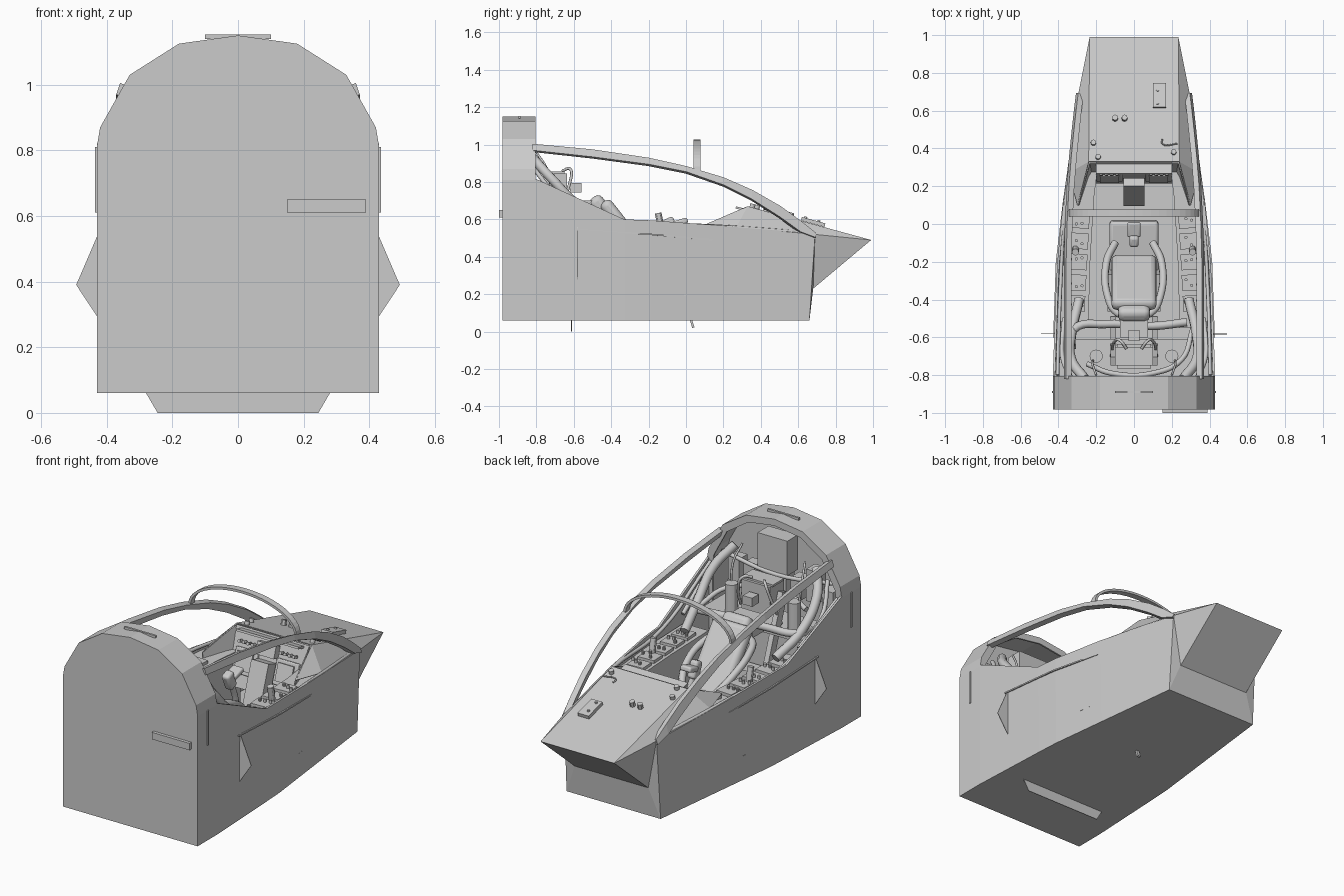
import bpy, bmesh, math, random
from mathutils import Vector

random.seed(4)
if "Cube" in bpy.data.objects:
    bpy.data.objects.remove(bpy.data.objects["Cube"])

grey = bpy.data.materials.new("plain_grey")
grey.use_nodes = True
grey.diffuse_color = (0.6, 0.6, 0.6, 1)
grey.node_tree.nodes["Principled BSDF"].inputs["Base Color"].default_value = (0.6, 0.6, 0.6, 1)


def add(name, verts, faces, thick=0, smooth=False, mirror=False, offset=-1):
    me = bpy.data.meshes.new(name)
    me.from_pydata(verts, [], faces)
    bm = bmesh.new()
    bm.from_mesh(me)
    if mirror:
        copy = bmesh.ops.duplicate(bm, geom=bm.verts[:] + bm.edges[:] + bm.faces[:])["geom"]
        for v in copy:
            if isinstance(v, bmesh.types.BMVert):
                v.co.x = -v.co.x
        bmesh.ops.reverse_faces(bm, faces=[f for f in copy if isinstance(f, bmesh.types.BMFace)])
        bmesh.ops.remove_doubles(bm, verts=bm.verts[:], dist=0.0005)
    bmesh.ops.recalc_face_normals(bm, faces=bm.faces[:])
    bm.to_mesh(me)
    bm.free()
    me.materials.append(grey)
    ob = bpy.data.objects.new(name, me)
    bpy.context.collection.objects.link(ob)
    if thick:
        mod = ob.modifiers.new("thickness", "SOLIDIFY")
        mod.thickness, mod.offset = thick, offset
    if smooth:
        me.polygons.foreach_set("use_smooth", [True] * len(me.polygons))
    return ob


def strip(name, side_a, side_b, **kw):
    n = len(side_a)
    faces = [(i, i + 1, n + i + 1, n + i) for i in range(n - 1)]
    return add(name, side_a + side_b, faces, **kw)


def box(name, at, size, tilt=0, turn=0, bevel=0):
    bpy.ops.mesh.primitive_cube_add(size=1, location=at, rotation=(tilt, 0, turn))
    ob = bpy.context.object
    ob.name, ob.scale = name, size
    bpy.ops.object.transform_apply(location=False, rotation=False, scale=True)
    ob.data.materials.append(grey)
    if bevel:
        mod = ob.modifiers.new("rounding", "BEVEL")
        mod.width, mod.segments = bevel, 3
        bpy.ops.object.shade_smooth_by_angle()
    return ob


def knob(name, at, radius, height, tilt=0):
    bpy.ops.mesh.primitive_cylinder_add(vertices=12, radius=radius, depth=height, location=at, rotation=(tilt, 0, 0))
    ob = bpy.context.object
    ob.name = name
    ob.data.materials.append(grey)
    bpy.ops.object.shade_smooth_by_angle()


def tube(name, points, radius):
    cu = bpy.data.curves.new(name, "CURVE")
    cu.dimensions, cu.bevel_depth, cu.bevel_resolution, cu.resolution_u = "3D", radius, 2, 6
    cu.use_fill_caps = True
    sp = cu.splines.new("BEZIER")
    sp.bezier_points.add(len(points) - 1)
    for bp, p in zip(sp.bezier_points, points):
        bp.co = p
        bp.handle_left_type = bp.handle_right_type = "AUTO"
    cu.materials.append(grey)
    bpy.context.collection.objects.link(bpy.data.objects.new(name, cu))


# Hull sides, belly and front
stations = [(-.81, .43, .43, .82), (-.33, .413, .408, .6), (-.19, .405, .4, .595),
            (.15, .372, .36, .57), (.69, .295, .3, .52)]
top = [(x, y, z) for y, x, b, z in stations]
low = [(b, min(y, .66), .06) for y, x, b, z in stations]
strip("hull_sides", top, low, thick=.012, mirror=True)
spine = [(-.43, -.97, .06)] + [(-x, y, z) for x, y, z in low]
strip("belly", spine, [(-x, y, z) for x, y, z in spine])
add("hull_front", [(.295, .69, .52), (.235, .68, .23), (.3, .66, .06),
                   (-.295, .69, .52), (-.235, .68, .23), (-.3, .66, .06)],
    [(0, 1, 2), (3, 4, 5), (1, 2, 5, 4)])

# Arched rear bulkhead, open towards the cabin
half = [(.43, .06), (.43, .81), (.42, .87), (.33, 1.03), (.18, 1.125), (0, 1.15)]
arch = half + [(-x, z) for x, z in half[-2::-1]]
strip("bulkhead_shell", [(x, -.97, z) for x, z in arch], [(x, -.81, z) for x, z in arch], thick=.02)
add("bulkhead_wall", [(x, -.97, z) for x, z in arch], [tuple(range(len(arch)))], thick=.012)
strip("arch_inner_ring", [(x, -.815, z) for x, z in arch],
      [(x * .92, -.815, .06 + (z - .06) * .965) for x, z in arch], thick=.01)
box("wall_crossbar", (.27, -.985, .63), (.24, .03, .04))
box("roof_slot", (0, -.89, 1.146), (.2, .012, .014))

# Nose and glareshield
add("nose", [(.24, .33, .67), (.235, .99, .49), (.295, .69, .52), (.235, .68, .23), (.345, .27, .56), (.3, .1, .57),
             (-.24, .33, .67), (-.235, .99, .49), (-.295, .69, .52), (-.235, .68, .23), (-.345, .27, .56), (-.3, .1, .57)],
    [(0, 1, 7, 6), (1, 3, 9, 7), (0, 4, 2, 1), (1, 2, 3), (0, 5, 4),
     (6, 7, 8, 10), (7, 9, 8), (6, 10, 11)], thick=.006)
slope = -math.atan2(.18, .66)


def on_nose(x, y, up=0):
    return (x, y, .67 - (y - .33) * .273 + up)


box("access_plate", on_nose(.135, .68, .012), (.07, .13, .02), slope)
for y in (.64, .71):
    knob("plate_screw", on_nose(.125, y, .024), .008, .012, slope)
for x in (-.1, -.05):
    knob("nose_lamp", on_nose(x, .56, .012), .015, .035, slope)
for x, y in ((-.215, .43), (-.19, .355), (.21, .38)):
    knob("shield_lamp", on_nose(x, y, .008), .014, .025, slope)
tube("nose_probe", [on_nose(.15, .45, .01), on_nose(.15, .425, .01), on_nose(.23, .425, .01)], .004)

# Instrument panel with displays and pedestal
add("instrument_panel", [(.235, .325, .665), (-.235, .325, .665), (-.22, .22, .36), (.22, .22, .36),
                         (.3, .1, .57), (.27, .1, .3), (-.3, .1, .57), (-.27, .1, .3)],
    [(0, 1, 2, 3), (0, 3, 5, 4), (1, 6, 7, 2)], thick=.006)
lean = -math.atan2(.105, .305)
box("shield_lip", (0, .3, .655), (.4, .07, .012), slope)
for s in (-1, 1):
    box("display", (s * .13, .258, .5), (.14, .03, .14), lean, bevel=.006)
    box("display_frame", (s * .13, .24, .508), (.1, .012, .1), lean)
    for i in range(4):
        knob("panel_knob", (s * (.09 + i * .028), .27, .605), .009, .03, math.pi / 2 + lean)
box("pedestal", (0, .2, .39), (.11, .11, .32), lean)
box("upper_display", (0, .27, .6), (.12, .04, .07), lean)

# Cabin floor and side consoles
strip("cabin_floor", [(.4, -.95, .2), (.38, 0, .2), (.3, .6, .2)],
      [(-.4, -.95, .2), (-.38, 0, .2), (-.3, .6, .2)], thick=.01)
for s in (-1, 1):
    a = [(s * .4, -.55, .54), (s * .39, -.2, .54), (s * .36, .14, .54), (s * .335, .3, .54)]
    b = [(s * .25, -.55, .54), (s * .24, -.2, .54), (s * .22, .14, .54), (s * .2, .3, .54)]
    strip("console_top", a, b, thick=.01)
    strip("console_wall", b, [(x, y, .2) for x, y, z in b], thick=.008)
    for i in range(5):
        y = -.42 + i * .11
        box("console_unit", (s * (.31 - i * .006), y, .548), (.1, .085, .018), turn=s * .06)
        for k in range(3):
            knob("console_knob", (s * (.275 + k * .03), y + random.uniform(-.025, .025), .562), .008, .025)
    knob("side_grip", (s * .31, -.14, .59), .018, .09, .2)
    tube("sill_rail", [(s * .405, -.8, .8), (s * .39, -.34, .59), (s * .36, .14, .565), (s * .29, .62, .53)], .01)

# Reclined seat with tubular frame
recline = -math.radians(-38)
box("seat_pan", (0, -.13, .33), (.26, .3, .08), .15, bevel=.02)
box("seat_back", (0, -.31, .53), (.24, .07, .42), recline, bevel=.03)
box("headrest", (0, -.46, .67), (.17, .08, .12), recline, bevel=.03)
tube("seat_frame", [(-.1, -.1, .42), (-.145, -.2, .5), (-.14, -.38, .58), (-.09, -.47, .6), (0, -.49, .6),
                    (.09, -.47, .6), (.14, -.38, .58), (.145, -.2, .5), (.1, -.1, .42)], .02)
box("seat_bucket", (0, -.34, .32), (.28, .2, .25), .2)
for s in (-1, 1):
    box("seat_rail", (s * .11, -.62, .5), (.03, .05, .62), .35)
tube("control_stick", [(0, 0, .22), (0, -.02, .42), (0, -.07, .55)], .016)
box("stick_grip", (0, -.08, .56), (.05, .06, .1), .4, bevel=.015)
box("stick_head", (0, -.03, .585), (.07, .08, .03), .3, bevel=.01)

# Equipment behind the seat
box("rear_shelf", (0, -.73, .6), (.7, .24, .02))
box("equipment_box", (0, -.7, .76), (.18, .13, .17))
box("box_lid", (0, -.7, .85), (.2, .1, .012))
box("box_lever", (.0, -.59, .77), (.06, .06, .05))
box("seat_post", (0, -.55, .65), (.15, .1, .1))
box("tall_locker", (.03, -.88, .93), (.19, .1, .2))
for i in range(7):
    x = -.3 + i * .1
    box("wall_unit", (x, -.9, random.uniform(.7, .8)), (.07, .08, random.uniform(.08, .2)))
tube("wall_pipe", [(-.36, -.84, .86), (0, -.83, .82), (.36, -.84, .86)], .012)
tube("cross_hose", [(-.33, -.66, .66), (-.32, -.56, .67), (-.15, -.53, .67), (.1, -.54, .66), (.28, -.52, .66)], .022)
tube("looped_hose", [(-.25, -.74, .72), (-.12, -.79, .74), (.1, -.79, .74), (.25, -.72, .72), (.31, -.56, .66)], .014)
for s in (-1, 1):
    tube("side_hose", [(s * .26, -.82, .93), (s * .33, -.72, .82), (s * .33, -.58, .68), (s * .29, -.4, .58)], .026)
    tube("thin_hose", [(s * .33, -.82, .88), (s * .38, -.7, .74), (s * .37, -.5, .62)], .012)
    tube("box_cable", [(s * .04, -.66, .86), (s * .07, -.62, .87), (s * .1, -.62, .8), (s * .12, -.7, .62)], .008)
    tube("roof_stay", [(s * .2, -.8, .96), (s * .22, -.74, .86), (s * .2, -.72, .62)], .006)
    knob("bottle", (s * .2, -.7, .69), .035, .16)

# Canopy frame: side rails and front bow
rail = [(.357, -.82, 1.0, .965), (.357, -.5, .97, .93), (.357, -.2, .925, .89), (.352, 0, .88, .85),
        (.342, .2, .82, .78), (.33, .35, .755, .705), (.315, .5, .67, .61), (.303, .61, .59, .53), (.293, .69, .525, .5)]
strip("canopy_rail", [(x - .012, y, z) for x, y, z, w in rail], [(x, y, w) for x, y, z, w in rail],
      thick=.03, mirror=True, offset=0)
bow = [(.345 * math.cos(i * math.pi / 24), .862 + .165 * math.sin(i * math.pi / 24)) for i in range(25)]
strip("canopy_bow", [(x, .04, z) for x, z in bow], [(x, .078, z) for x, z in bow], thick=.014, smooth=False)

# Outer fins, trim strips and belly parts
for s in (-1, 1):
    add("side_fin", [(s * .42, -.58, .56), (s * .493, -.58, .39), (s * .42, -.58, .28)], [(0, 1, 2)], thick=.004)
    strip("side_trim", [(s * .424, -.6, .553), (s * .41, -.2, .525), (s * .37, .14, .495)],
          [(s * .424, -.6, .545), (s * .41, -.2, .517), (s * .37, .14, .487)], thick=.008, offset=0)
    box("latch_strip", (s * .431, -.89, .71), (.008, .012, .2))
add("belly_fin", [(-.28, -.61, .06), (.28, -.61, .06), (.245, -.61, 0), (-.245, -.61, 0)], [(0, 1, 2, 3)], thick=.004)
box("belly_drain", (0, .032, .045), (.02, .012, .05), .3)
